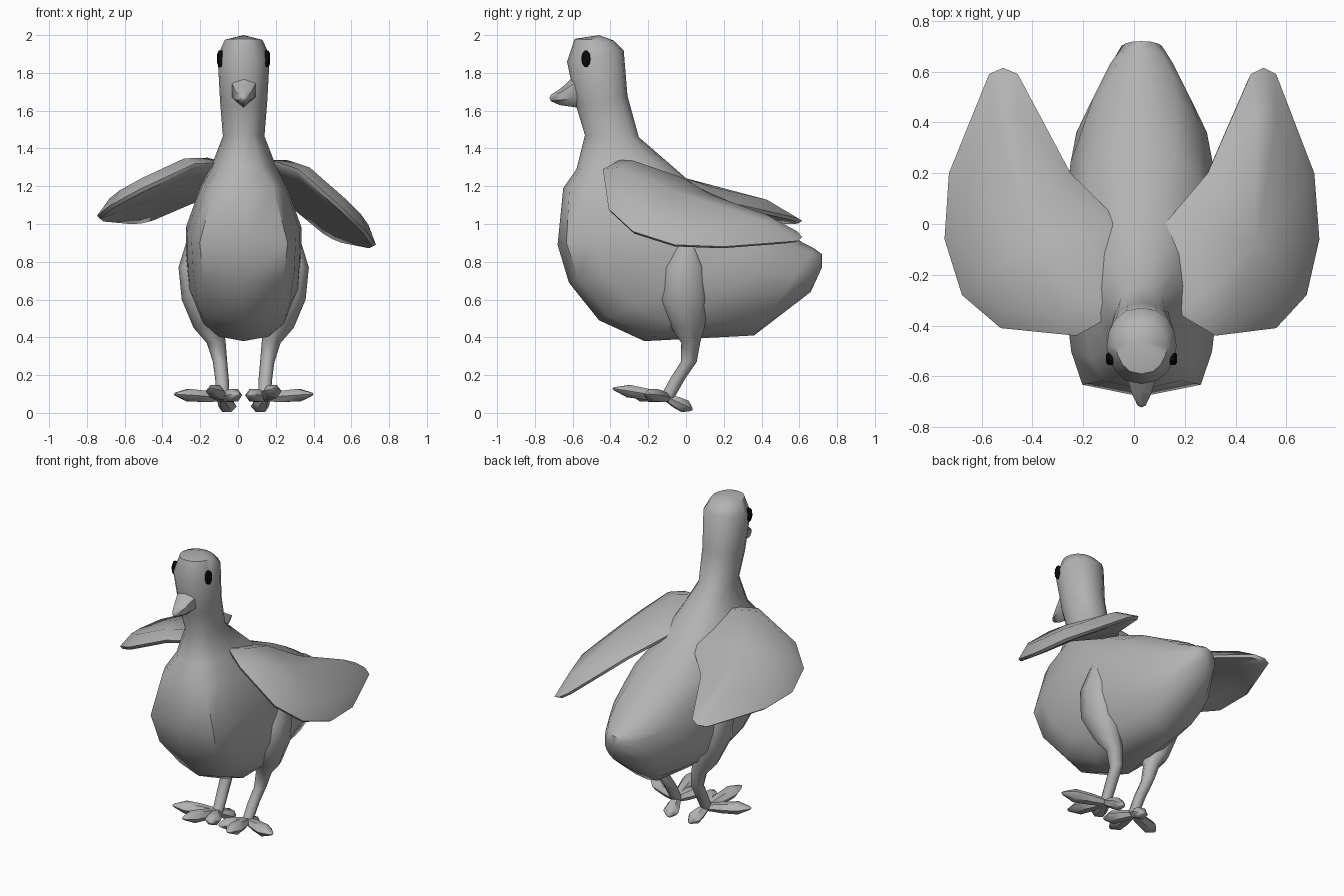
import bpy, bmesh, math
from mathutils import Vector

if "Cube" in bpy.data.objects:
    bpy.data.objects.remove(bpy.data.objects["Cube"])

MID = 0.03  # symmetry plane of the bird


def material(name, rgb):
    m = bpy.data.materials.new(name)
    m.use_nodes = True
    m.diffuse_color = (*rgb, 1)
    m.node_tree.nodes["Principled BSDF"].inputs["Base Color"].default_value = (*rgb, 1)
    return m


GREY = material("plain_grey", (0.45, 0.45, 0.45))
BLACK = material("eye_black", (0.003, 0.003, 0.003))


def loft(name, rings, mat=GREY, start=None, end=None, angle=50):
    """Skin a list of point rings, closing each end with a pole."""
    bm = bmesh.new()
    rows = [[bm.verts.new(p) for p in r] for r in rings]
    n = len(rows[0])
    for a, b in zip(rows, rows[1:]):
        for i in range(n):
            j = (i + 1) % n
            bm.faces.new((a[i], a[j], b[j], b[i]))
    for row, ring, pole in ((rows[0], rings[0], start), (rows[-1], rings[-1], end)):
        p = pole or sum((Vector(v) for v in ring), Vector()) / n
        c = bm.verts.new(p)
        for i in range(n):
            bm.faces.new((row[i], row[(i + 1) % n], c))
    bmesh.ops.recalc_face_normals(bm, faces=bm.faces)
    me = bpy.data.meshes.new(name)
    bm.to_mesh(me)
    bm.free()
    me.materials.append(mat)
    ob = bpy.data.objects.new(name, me)
    bpy.context.collection.objects.link(ob)
    bpy.ops.object.select_all(action="DESELECT")
    ob.select_set(True)
    bpy.context.view_layer.objects.active = ob
    bpy.ops.object.shade_smooth_by_angle(angle=math.radians(angle))


def soft(v, power):
    return math.copysign(abs(v) ** power, v)


def profile_ring(fy, fz, by, bz, w, blunt=0.9, n=16):
    """Oval ring from a front to a back profile point; low blunt values widen its front."""
    out = []
    for i in range(n):
        t = 2 * math.pi * i / n
        c, s = math.cos(t), math.sin(t)
        if c < 0:
            c, s = soft(c, 1.25), soft(s, blunt)
        else:
            s = soft(s, 0.85)
        y = (fy + by) / 2 + c * (by - fy) / 2
        half = min(w * abs(s), 0.30 - 0.5 * (y - 0.28))  # the tail narrows to the rear
        out.append((MID + math.copysign(half, s), y, (fz + bz) / 2 + c * (bz - fz) / 2))
    return out


def tube_rings(path, n=8):
    """Rings across a path of (point, width, height)."""
    pts = [Vector(p[0]) for p in path]
    along = (pts[-1] - pts[0]).normalized()
    side = along.cross(Vector((0, 0, 1))).normalized()
    up = side.cross(along)
    return [[p + side * w * math.cos(2 * math.pi * i / n) + up * h * math.sin(2 * math.pi * i / n)
             for i in range(n)] for p, (_, w, h) in zip(pts, path)]


# Head, neck, body and tail in one skin: front y, front z, back y, back z, half width, blunt
body = [
    (-0.59, 1.98, -0.38, 1.97, 0.10, 0.8),
    (-0.63, 1.86, -0.33, 1.92, 0.138, 0.8),
    (-0.58, 1.62, -0.31, 1.68, 0.125, 0.8),
    (-0.535, 1.47, -0.25, 1.46, 0.11, 0.8),
    (-0.58, 1.29, -0.10, 1.33, 0.17, 0.6),
    (-0.65, 1.19, 0.05, 1.20, 0.23, 0.4),
    (-0.68, 0.89, 0.32, 1.08, 0.305, 0.28),
    (-0.62, 0.69, 0.45, 1.01, 0.305, 0.38),
    (-0.46, 0.49, 0.55, 0.95, 0.30, 0.6),
    (-0.22, 0.38, 0.62, 0.90, 0.275, 0.75),
    (0.36, 0.41, 0.68, 0.87, 0.18, 0.8),
    (0.66, 0.64, 0.72, 0.84, 0.085, 0.8),
]
loft("body", [profile_ring(*r) for r in body], start=(MID, -0.46, 2.0), end=(MID, 0.72, 0.77))

# Beak
beak = [(-0.54, 1.61, -0.54, 1.83, 0.075), (-0.60, 1.62, -0.59, 1.785, 0.07),
        (-0.67, 1.63, -0.66, 1.72, 0.045), (-0.715, 1.65, -0.715, 1.685, 0.018)]
loft("beak", [profile_ring(*r, blunt=1.1, n=6) for r in beak], end=(MID, -0.722, 1.667))

# Wing rim on the left side, from the rear tip round the outer edge to the root
rim = [(0.51, 0.615, 0.93), (0.56, 0.59, 0.91), (0.71, 0.20, 0.88), (0.73, -0.06, 0.89),
       (0.68, -0.28, 0.96), (0.56, -0.41, 1.08), (0.32, -0.44, 1.29), (0.17, -0.35, 1.34),
       (0.12, 0.0, 1.22), (0.29, 0.20, 1.10), (0.46, 0.59, 0.96)]
hub = Vector((0.43, -0.08, 1.10))


def wing(name, mirrored):
    def place(p):
        x, y, z = p
        # the right wing is swung a little higher
        return Vector((0.27 * (z - 0.95) - x, y, z + 0.3 * (x - 0.22))) if mirrored else Vector(p)

    def shell(scale, lift):
        return [place(hub + (Vector(p) - hub) * scale + Vector((lift * 0.6, 0, lift))) for p in rim]

    loft(name, [shell(0.7, -0.015), shell(0.97, -0.015), shell(1.0, 0.0), shell(0.76, 0.055)],
         start=place(hub + Vector((0, 0, -0.01))), end=place(hub + Vector((0.05, 0, 0.085))))


wing("left_wing", False)
wing("right_wing", True)

# Legs: z, offset from middle, y, half width, half depth
leg = [(0.95, 0.27, 0.0, 0.02, 0.025), (0.77, 0.26, -0.01, 0.085, 0.115),
       (0.60, 0.23, -0.012, 0.098, 0.135), (0.45, 0.185, 0.01, 0.08, 0.088),
       (0.37, 0.145, 0.025, 0.05, 0.05), (0.27, 0.125, 0.015, 0.038, 0.042),
       (0.18, 0.115, -0.045, 0.036, 0.04), (0.08, 0.11, -0.10, 0.033, 0.038)]
# Toe tips: offset from middle, y, z
toes = {"outer_toe": (0.37, -0.21, 0.10), "middle_toe": (0.17, -0.39, 0.13),
        "inner_toe": (0.03, -0.29, 0.10), "hind_toe": (0.075, 0.035, 0.015)}

for side, s in (("left", 1), ("right", -1)):
    rings = [[(MID + s * off + rx * math.cos(2 * math.pi * i / 8),
               cy + ry * math.sin(2 * math.pi * i / 8), z) for i in range(8)]
             for z, off, cy, rx, ry in leg]
    loft(side + "_leg", rings, angle=60)

    ankle = Vector((MID + s * 0.11, -0.10, 0.08))
    for toe, (off, y, z) in toes.items():
        tip = Vector((MID + s * off, y, z))
        path = [(ankle.lerp(tip, t), w, h) for t, w, h in
                ((0.0, 0.025, 0.022), (0.35, 0.042, 0.034), (0.7, 0.05, 0.038), (0.96, 0.016, 0.01))]
        loft(side + "_" + toe, tube_rings(path, 6), end=tip)

    # Eye: thin oval set into the side of the head
    rings = [[(MID + s * (0.112 + depth), -0.53 + 0.025 * r * math.cos(2 * math.pi * i / 10),
               1.875 + 0.045 * r * math.sin(2 * math.pi * i / 10)) for i in range(10)]
             for depth, r in ((0.0, 1.0), (0.02, 1.0), (0.028, 0.6))]
    loft(side + "_eye", rings, BLACK)
